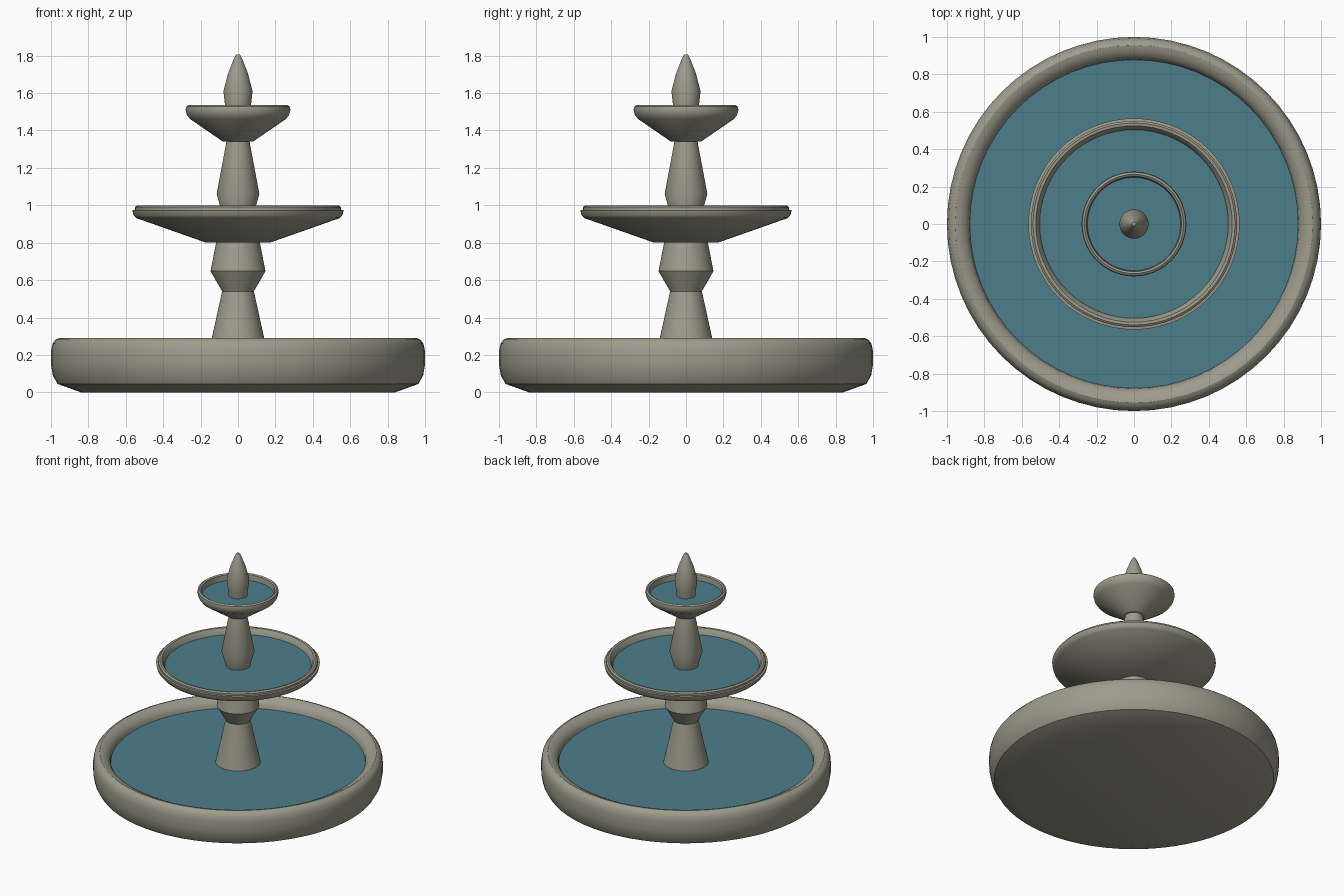
import bpy, bmesh, math

if "Cube" in bpy.data.objects:
    bpy.data.objects.remove(bpy.data.objects["Cube"])

SEGMENTS = 64


def flat_colour(name, rgb):
    m = bpy.data.materials.new(name)
    m.diffuse_color = (*rgb, 1)
    m.use_nodes = True
    m.node_tree.nodes["Principled BSDF"].inputs["Base Color"].default_value = m.diffuse_color
    return m


stone = flat_colour("weathered stone", (0.34, 0.33, 0.26))
water = flat_colour("pool water", (0.075, 0.21, 0.265))


def lathe(name, profile, mat, angle=32):
    """Revolve (radius, height) points around z; radius 0 becomes a pole."""
    bm = bmesh.new()
    verts = [bm.verts.new((r, 0, z)) for r, z in profile]
    edges = [bm.edges.new(p) for p in zip(verts, verts[1:])]
    bmesh.ops.spin(bm, geom=verts + edges, cent=(0, 0, 0), axis=(0, 0, 1),
                   angle=math.tau, steps=SEGMENTS, use_duplicate=False)
    bmesh.ops.remove_doubles(bm, verts=bm.verts, dist=1e-5)
    bmesh.ops.recalc_face_normals(bm, faces=bm.faces)
    mesh = bpy.data.meshes.new(name)
    bm.to_mesh(mesh)
    bm.free()
    mesh.materials.append(mat)
    ob = bpy.data.objects.new(name, mesh)
    bpy.context.collection.objects.link(ob)
    bpy.ops.object.select_all(action='DESELECT')
    ob.select_set(True)
    bpy.context.view_layer.objects.active = ob
    bpy.ops.object.shade_smooth_by_angle(angle=math.radians(angle))
    return ob


def pool(name, radius, z):
    """Water disc with a little depth."""
    bm = bmesh.new()
    bmesh.ops.create_cone(bm, cap_ends=True, segments=SEGMENTS, radius1=radius,
                          radius2=radius, depth=0.008)
    bmesh.ops.translate(bm, verts=bm.verts, vec=(0, 0, z - 0.004))
    mesh = bpy.data.meshes.new(name)
    bm.to_mesh(mesh)
    bm.free()
    mesh.materials.append(water)
    ob = bpy.data.objects.new(name, mesh)
    bpy.context.collection.objects.link(ob)


# Basins: outside from the base up, over the rim, down to a hidden floor
lathe("lower_basin", [(0, 0), (0.84, 0), (0.965, 0.045), (0.99, 0.09), (1.0, 0.15),
                      (1.0, 0.22), (0.992, 0.26), (0.975, 0.282), (0.955, 0.29),
                      (0.935, 0.286), (0.90, 0.268), (0.882, 0.24), (0.875, 0.20),
                      (0.86, 0.12), (0, 0.12)], stone)
lathe("middle_bowl", [(0, 0.80), (0.17, 0.80), (0.545, 0.932), (0.56, 0.95),
                      (0.565, 0.974), (0.551, 0.976), (0.551, 0.99), (0.54, 0.998),
                      (0.525, 0.996), (0.512, 0.98), (0.502, 0.94), (0.17, 0.83),
                      (0, 0.83)], stone)
lathe("top_bowl", [(0, 1.34), (0.08, 1.34), (0.257, 1.462), (0.274, 1.485),
                   (0.28, 1.51), (0.277, 1.527), (0.265, 1.535), (0.254, 1.528),
                   (0.248, 1.48), (0.08, 1.37), (0, 1.37)], stone)

# Water surfaces
pool("lower_water", 0.878, 0.218)
pool("middle_water", 0.504, 0.953)
pool("top_water", 0.249, 1.487)

# Column sections and finial
lathe("lower_column", [(0, 0.13), (0.175, 0.13), (0.085, 0.54), (0.147, 0.648),
                       (0.115, 0.81), (0, 0.81)], stone)
lathe("upper_column", [(0, 0.85), (0.06, 0.85), (0.083, 0.95), (0.114, 1.062),
                       (0.06, 1.35), (0, 1.35)], stone)
lathe("finial", [(0, 1.38), (0.055, 1.38), (0.069, 1.53), (0.078, 1.61),
                 (0.053, 1.705), (0.024, 1.78), (0.011, 1.805), (0, 1.807)], stone)
